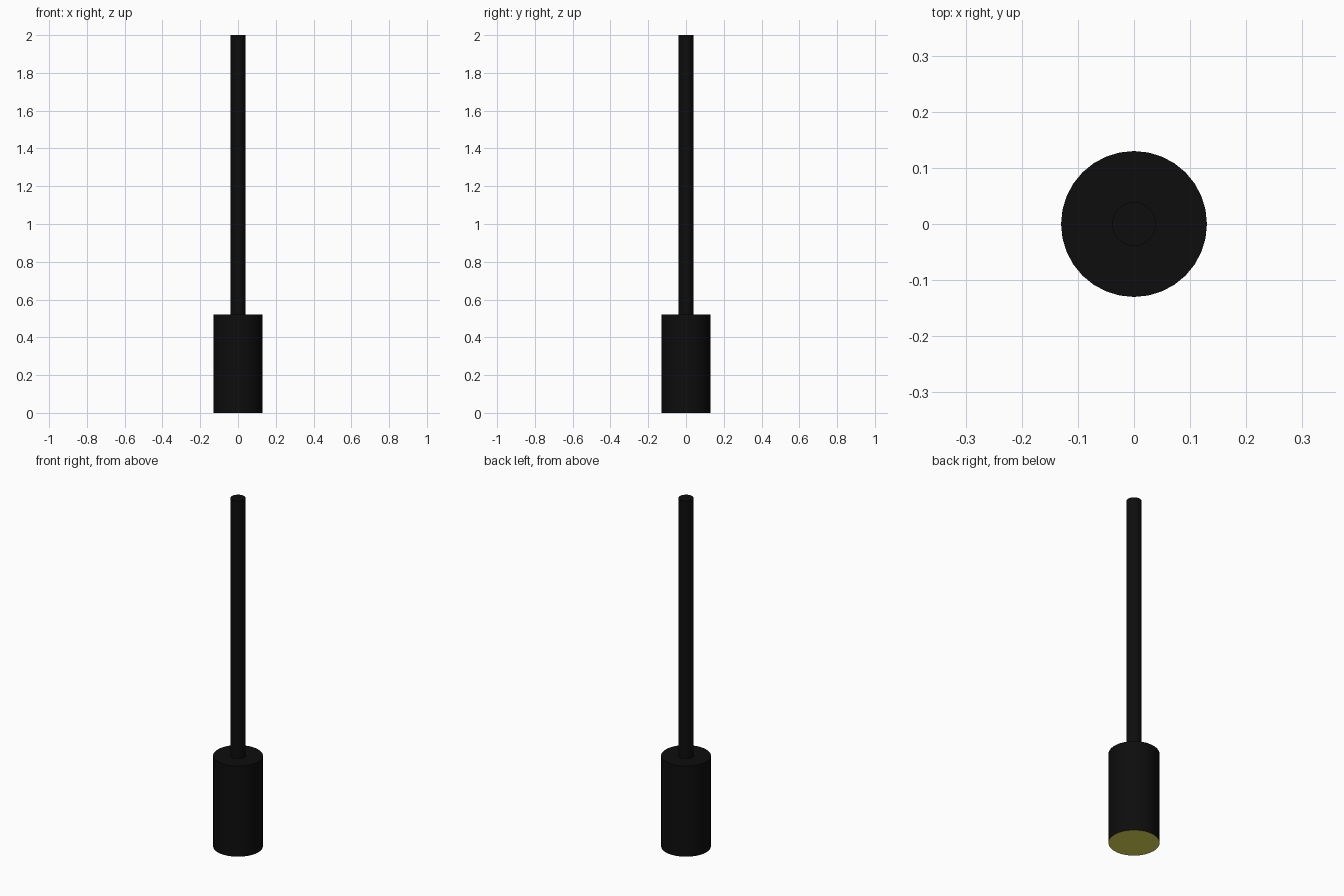
import bpy

if "Cube" in bpy.data.objects:
    bpy.data.objects.remove(bpy.data.objects["Cube"])


def material(name, color):
    mat = bpy.data.materials.new(name)
    mat.diffuse_color = (*color, 1)
    mat.use_nodes = True
    mat.node_tree.nodes["Principled BSDF"].inputs["Base Color"].default_value = mat.diffuse_color
    return mat


def cylinder(name, radius, z0, z1, mat):
    bpy.ops.mesh.primitive_cylinder_add(vertices=32, radius=radius, depth=z1 - z0,
                                        location=(0, 0, (z0 + z1) / 2))
    obj = bpy.context.object
    obj.name = name
    obj.data.materials.append(mat)
    bpy.ops.object.shade_smooth_by_angle()
    return obj


black = material("black_metal", (0.004, 0.004, 0.004))
yellow = material("warm_light", (0.8, 0.74, 0.1))

# Lamp shade, with the light panel on its underside
shade = cylinder("lamp_shade", 0.13, 0, 0.52, black)
shade.data.materials.append(yellow)
for face in shade.data.polygons:
    if face.normal.z < -0.9:
        face.material_index = 1

# Hanging rod
cylinder("hanging_rod", 0.039, 0.52, 2, black)
